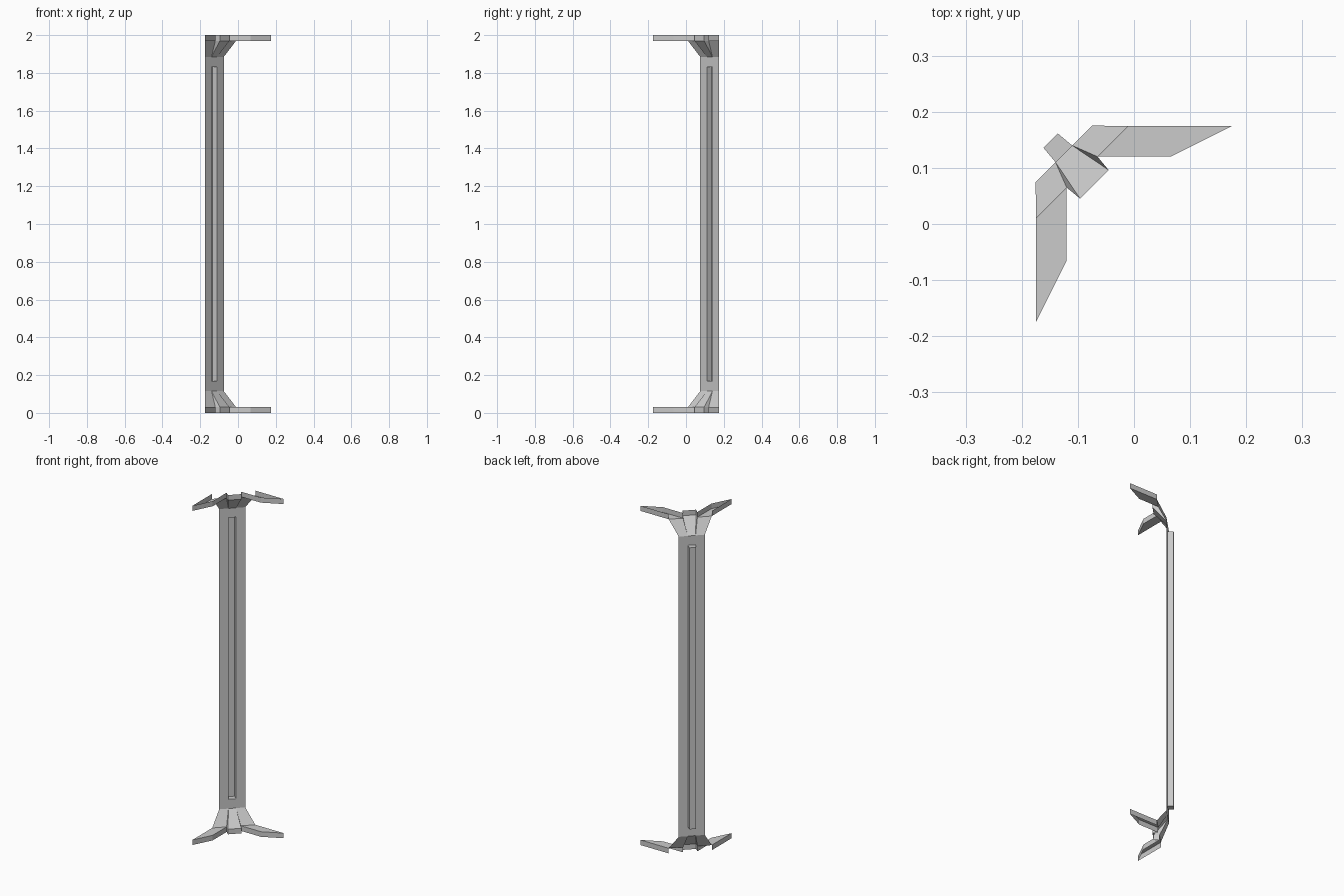
import bpy, bmesh, math

if "Cube" in bpy.data.objects:
    bpy.data.objects.remove(bpy.data.objects["Cube"])

R2 = math.sqrt(2)


def uv(x, y, z):
    """World plan position -> local frame turned 45 degrees (u inward, v sideways)."""
    return ((x - y) / R2, (x + y) / R2, z)


def mirrored_sheet(name, faces):
    """Quarter of an open sheet, mirrored sideways and top to bottom."""
    bm = bmesh.new()
    for f in faces:
        bm.faces.new([bm.verts.new(p) for p in f])
    bmesh.ops.remove_doubles(bm, verts=bm.verts[:], dist=1e-4)
    bmesh.ops.recalc_face_normals(bm, faces=bm.faces[:])
    me = bpy.data.meshes.new(name)
    bm.to_mesh(me)
    bm.free()
    ob = bpy.data.objects.new(name, me)
    bpy.context.collection.objects.link(ob)
    ob.location.z = 1
    ob.rotation_euler.z = math.radians(-45)
    m = ob.modifiers.new("mirror", 'MIRROR')
    m.use_axis = (False, True, True)
    m.merge_threshold = 0.0005
    return ob


def wall(a, b, z0, z1):
    return [(*a[:2], z0), (*b[:2], z0), (*b[:2], z1), (*a[:2], z1)]


P, G = -0.177, -0.21          # panel plane, groove floor plane
W, S, T = 0.0707, 0.021, 0.018  # half widths: panel, groove mouth, groove floor
ZG, ZP, ZL, ZE = 0.83, 0.885, 0.97, 1.0  # groove end, panel end, ledge, lip

# Upright diagonal panel with a long recessed groove
mirrored_sheet("corner_panel", [
    [(P, S, 0), (P, W, 0), (P, W, ZG), (P, S, ZG)],
    [(P, S, ZG), (P, W, ZG), (P, W, ZP), (P, S, ZP)],
    [(P, 0, ZG), (P, S, ZG), (P, S, ZP), (P, 0, ZP)],
    [(P, S, 0), (G, T, 0), (G, T, ZG), (P, S, ZG)],
    [(G, 0, 0), (G, T, 0), (G, T, ZG), (G, 0, ZG)],
    [(P, 0, ZG), (P, S, ZG), (G, T, ZG), (G, 0, ZG)],
])

# End brackets: flared side arms and a centre tab, open toward floor and ceiling
out_start = uv(-0.01, 0.175, ZL)
in_start = uv(-0.065, 0.12, ZL)
in_end = uv(0.065, 0.12, ZL)
tip = uv(0.175, 0.175, ZL)
tab = (-0.1, 0.036, ZL)
tab_mid = (-0.1, 0, ZL)
p_mid, p_slot, p_edge = (P, 0, ZP), (P, S, ZP), (P, W, ZP)

mirrored_sheet("end_brackets", [
    [p_mid, p_slot, tab, tab_mid],            # centre tab
    [p_slot, in_start, tab],                  # web between tab and arm
    [p_slot, p_edge, out_start, in_start],    # flare into the arm
    [in_start, out_start, tip, in_end],       # flat arm
    wall(tab_mid, tab, ZL, ZE),               # lip all round
    wall(tab, in_start, ZL, ZE),
    wall(in_start, in_end, ZL, ZE),
    wall(in_end, tip, ZL, ZE),
    wall(tip, out_start, ZL, ZE),
])
